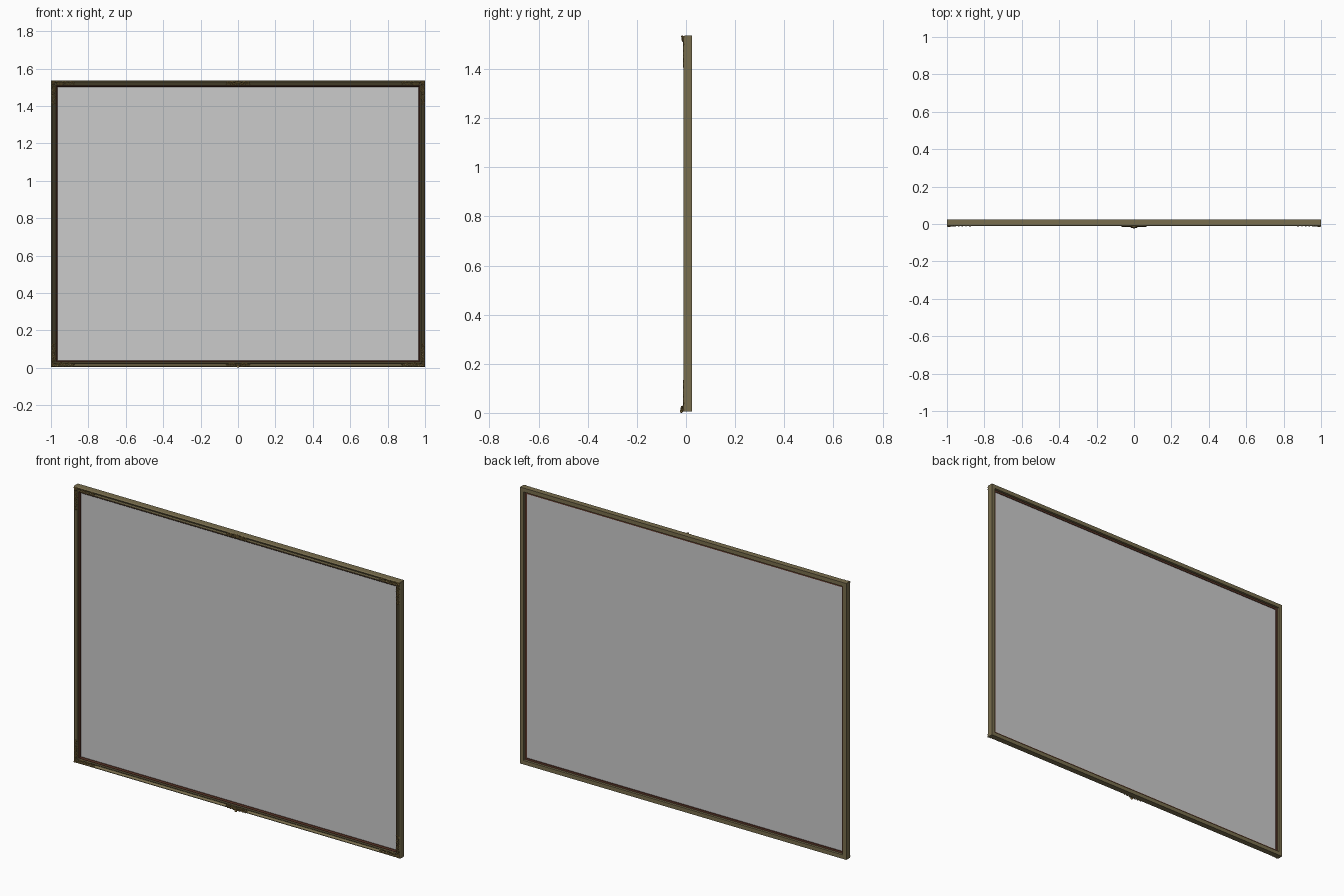
import bpy, bmesh, math
from mathutils import Vector

if "Cube" in bpy.data.objects:
    bpy.data.objects.remove(bpy.data.objects["Cube"])

Z0, Z1 = 0.005, 1.536


def material(name, rgb):
    m = bpy.data.materials.new(name)
    m.diffuse_color = (*rgb, 1)
    m.use_nodes = True
    m.node_tree.nodes["Principled BSDF"].inputs["Base Color"].default_value = m.diffuse_color
    return m


OLIVE = material("aged_olive", (0.19, 0.155, 0.075))
RED = material("red_brown", (0.10, 0.035, 0.02))
GOLD = material("dull_gold", (0.24, 0.16, 0.05))


def finish(name, bm, mat=None):
    bmesh.ops.recalc_face_normals(bm, faces=bm.faces)
    me = bpy.data.meshes.new(name)
    bm.to_mesh(me)
    bm.free()
    ob = bpy.data.objects.new(name, me)
    bpy.context.collection.objects.link(ob)
    if mat:
        me.materials.append(mat)
    return ob


def mitred_frame(name, profile, mat):
    """Sweep a closed (inset, y) profile round the rectangle with mitred corners."""
    bm = bmesh.new()
    rings = []
    for sx, top in ((-1, 0), (1, 0), (1, 1), (-1, 1)):
        rings.append([bm.verts.new((sx * (1 - d), y, Z1 - d if top else Z0 + d))
                      for d, y in profile])
    n = len(profile)
    for i in range(4):
        a, b = rings[i], rings[(i + 1) % 4]
        for j in range(n):
            k = (j + 1) % n
            bm.faces.new((a[j], a[k], b[k], b[j]))
    return finish(name, bm, mat)


# Moulded outer frame
mitred_frame("moulded_frame", [
    (0, 0.025), (0, -0.006), (0.002, -0.009), (0.005, -0.0105), (0.008, -0.009),
    (0.010, -0.006), (0.012, -0.004), (0.016, -0.003), (0.019, -0.005),
    (0.021, -0.0085), (0.024, -0.0085), (0.026, -0.005), (0.027, 0.0),
    (0.027, 0.012), (0.022, 0.012), (0.022, 0.025)], OLIVE)

# Inner lining that holds the pane
mitred_frame("inner_lining", [
    (0.024, -0.003), (0.029, -0.004), (0.034, 0.002), (0.034, 0.014),
    (0.024, 0.014)], RED)

# Pane
bm = bmesh.new()
bmesh.ops.create_cube(bm, size=1)
for v in bm.verts:
    v.co = Vector((v.co.x * 1.936, v.co.y * 0.003 + 0.009,
                   v.co.z * (Z1 - Z0 - 0.064) + (Z0 + Z1) / 2))
finish("pane", bm)


def tube(bm, pts, r0, r1, sides=6):
    """Tapered tube along (u, v, h) points; u, v in the frame face, h outward."""
    pts = [Vector(p) for p in pts]
    prev = None
    for i, p in enumerate(pts):
        t = (pts[min(i + 1, len(pts) - 1)] - pts[max(i - 1, 0)]).normalized()
        side = t.cross(Vector((0, 0, 1))).normalized()
        up = side.cross(t)
        r = r0 + (r1 - r0) * i / (len(pts) - 1)
        ring = [bm.verts.new(p + side * math.cos(a) * r + up * math.sin(a) * r)
                for a in (2 * math.pi * k / sides for k in range(sides))]
        if prev:
            for k in range(sides):
                bm.faces.new((prev[k], prev[(k + 1) % sides],
                              ring[(k + 1) % sides], ring[k]))
        else:
            bm.faces.new(ring)
        prev = ring
    bm.faces.new(prev)


def scroll(bm, u, v, radius, flip, h):
    pts = []
    for i in range(15):
        a = math.pi * 2.6 * i / 14
        r = radius * (1 - 0.75 * i / 14)
        pts.append((u - r * math.cos(a), v + flip * r * math.sin(a), h))
    tube(bm, pts, 0.0022, 0.0012)


def blob(bm, u, v, h, su, sv, sh, turn=0):
    res = bmesh.ops.create_uvsphere(bm, u_segments=8, v_segments=5, radius=1)
    c, s = math.cos(turn), math.sin(turn)
    for w in res["verts"]:
        x, y = w.co.x * su, w.co.y * sv
        w.co = Vector((u + x * c - y * s, v + x * s + y * c, h + w.co.z * sh))


def arm(bm, start, length, h):
    """Waving stem with leaves and alternating scrolls along one rail."""
    tube(bm, [(start + length * i / 20, 0.014 + 0.005 * math.sin(i * 0.9), h)
              for i in range(21)], 0.0026, 0.0012)
    n = 5
    for i in range(n):
        f = 1 - 0.4 * i / n
        u = start + length * (i + 0.5) / n
        flip = 1 if i % 2 else -1
        scroll(bm, u, 0.014 + flip * 0.004, 0.008 * f, flip, h)
        blob(bm, u + 0.008, 0.014 - flip * 0.006, h, 0.009 * f, 0.003 * f, 0.003,
             -flip * 0.6)
    blob(bm, start + length, 0.014, h, 0.007, 0.003, 0.003)


def place(bm, fn):
    for v in bm.verts:
        v.co = Vector(fn(*v.co))


# Corner ornaments: two leafy arms meeting at a shell
for vert, top in (("lower", False), ("upper", True)):
    for side, sx in (("left", -1), ("right", 1)):
        bm = bmesh.new()
        arm(bm, 0.026, 0.097, 0.010)
        for v in list(bm.verts):
            v.tag = True
        dup = bmesh.ops.duplicate(bm, geom=bm.verts[:] + bm.edges[:] + bm.faces[:])
        for g in dup["geom"]:
            if isinstance(g, bmesh.types.BMVert):
                g.co.x, g.co.y = g.co.y, g.co.x
        for k in range(5):
            a = math.pi / 4 + (k - 2) * 0.42
            blob(bm, 0.006 + 0.010 * math.cos(a), 0.006 + 0.010 * math.sin(a),
                 0.011, 0.011, 0.003, 0.004, a)
        blob(bm, 0.006, 0.006, 0.011, 0.005, 0.005, 0.005)
        place(bm, lambda u, v, h: (sx * (1 - u), -h, Z1 - v if top else Z0 + v))
        ob = finish(f"{vert}_{side}_corner_ornament", bm, GOLD)
        ob.data.shade_smooth()

# Centre ornaments on the top and bottom rails: fanned shell with side scrolls
for name, top, lift in (("lower", False, 0.005), ("upper", True, 0.001)):
    bm = bmesh.new()
    arm(bm, 0.014, 0.045, 0.010 + lift * 0.6)
    dup = bmesh.ops.duplicate(bm, geom=bm.verts[:] + bm.edges[:] + bm.faces[:])
    for g in dup["geom"]:
        if isinstance(g, bmesh.types.BMVert):
            g.co.x = -g.co.x
    for k in range(7):
        a = math.pi * (0.08 + 0.84 * k / 6)
        blob(bm, 0.010 * math.cos(a), 0.007 + 0.009 * math.sin(a), 0.012 + lift,
             0.010, 0.0028, 0.005, a)
    blob(bm, 0, 0.004, 0.014 + lift, 0.008, 0.007 if not top else 0.004, 0.006)
    place(bm, lambda u, v, h: (u, -h, Z1 - v if top else Z0 + v - 0.002))
    ob = finish(f"{name}_centre_ornament", bm, GOLD)
    ob.data.shade_smooth()
